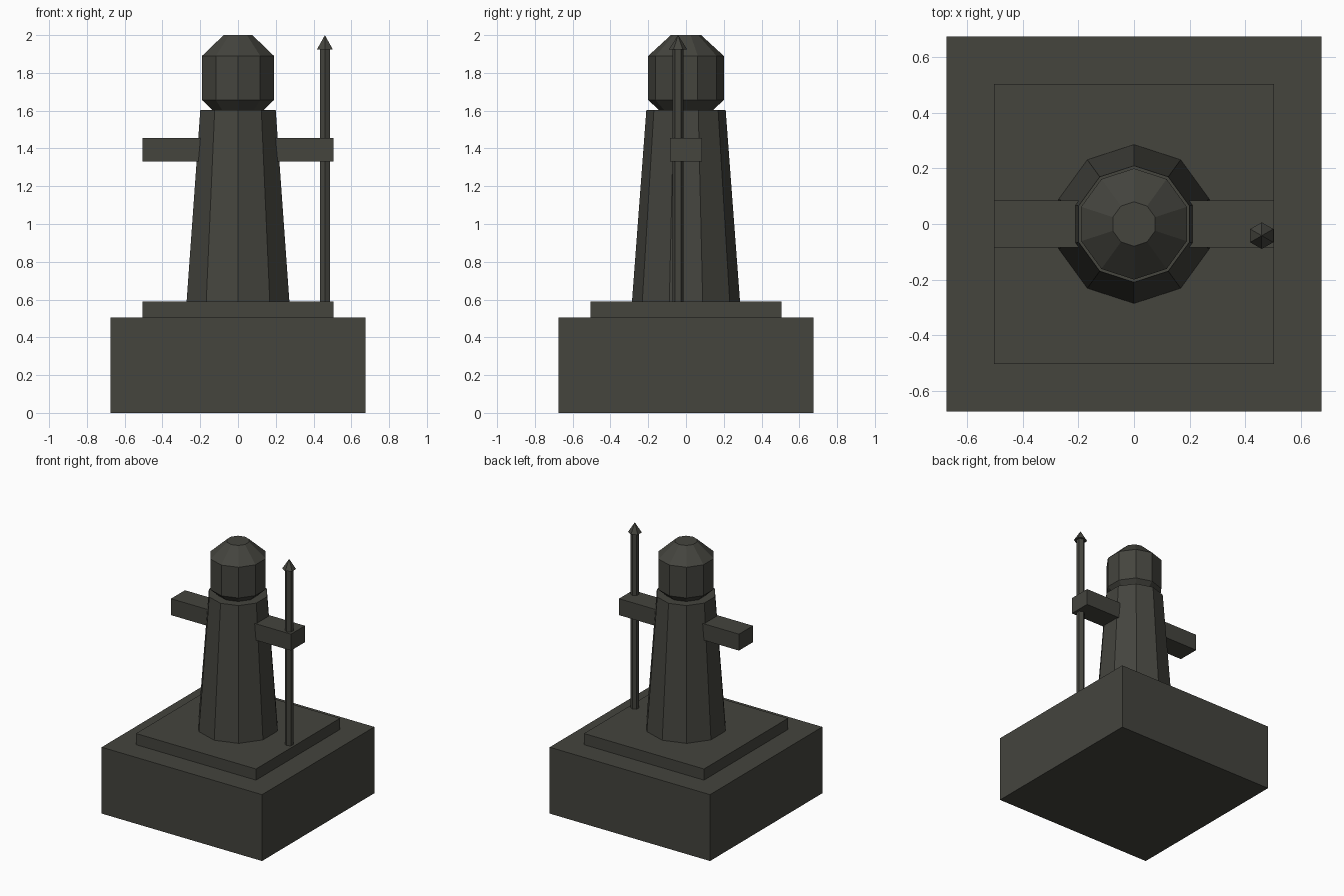
import bpy
import bmesh
from math import cos, sin, pi

cube = bpy.data.objects.get("Cube")
if cube:
    bpy.data.objects.remove(cube, do_unlink=True)

COLOUR = (0.058, 0.058, 0.048, 1.0)
stone = bpy.data.materials.new("dark grey stone")
stone.use_nodes = True
stone.diffuse_color = COLOUR
bsdf = stone.node_tree.nodes["Principled BSDF"]
bsdf.inputs["Base Color"].default_value = COLOUR
bsdf.inputs["Roughness"].default_value = 0.9


def add_object(name, bm):
    bmesh.ops.recalc_face_normals(bm, faces=bm.faces)
    mesh = bpy.data.meshes.new(name)
    bm.to_mesh(mesh)
    bm.free()
    mesh.materials.append(stone)
    obj = bpy.data.objects.new(name, mesh)
    bpy.context.collection.objects.link(obj)
    return obj


def box(name, half_x, half_y, bottom, top):
    bm = bmesh.new()
    bmesh.ops.create_cube(bm, size=2)
    for v in bm.verts:
        v.co.x *= half_x
        v.co.y *= half_y
        v.co.z = top if v.co.z > 0 else bottom
    return add_object(name, bm)


def turned(name, sides, profile, x=0, y=0):
    """Faceted solid from (radius, height) pairs; radius 0 closes to a point."""
    bm = bmesh.new()
    rings = []
    for r, z in profile:
        angles = [pi / 2 + 2 * pi * i / sides for i in range(sides if r else 1)]
        rings.append([bm.verts.new((x + r * cos(a), y + r * sin(a), z)) for a in angles])
    for low, high in zip(rings, rings[1:]):
        for i in range(sides):
            j = (i + 1) % sides
            if len(high) == 1:
                bm.faces.new((low[i], low[j], high[0]))
            else:
                bm.faces.new((low[i], low[j], high[j], high[i]))
    for ring in (rings[0], rings[-1]):
        if len(ring) > 1:
            bm.faces.new(ring)
    return add_object(name, bm)


# Stepped pedestal
box("pedestal", 0.675, 0.675, 0, 0.505)
box("plinth", 0.505, 0.505, 0.505, 0.59)

# Robed figure with outstretched arms
turned("body", 10, [(0.286, 0.59), (0.21, 1.603)])
turned("head", 10, [(0.08, 1.545), (0.2, 1.656), (0.2, 1.89), (0.08, 2.0)])
box("arms", 0.505, 0.084, 1.33, 1.455)

# Spear held in the left hand
turned("spear_shaft", 6, [(0.03, 0.59), (0.03, 1.925)], 0.46, -0.042)
turned("spear_tip", 6, [(0.048, 1.925), (0, 2.0)], 0.46, -0.042)
